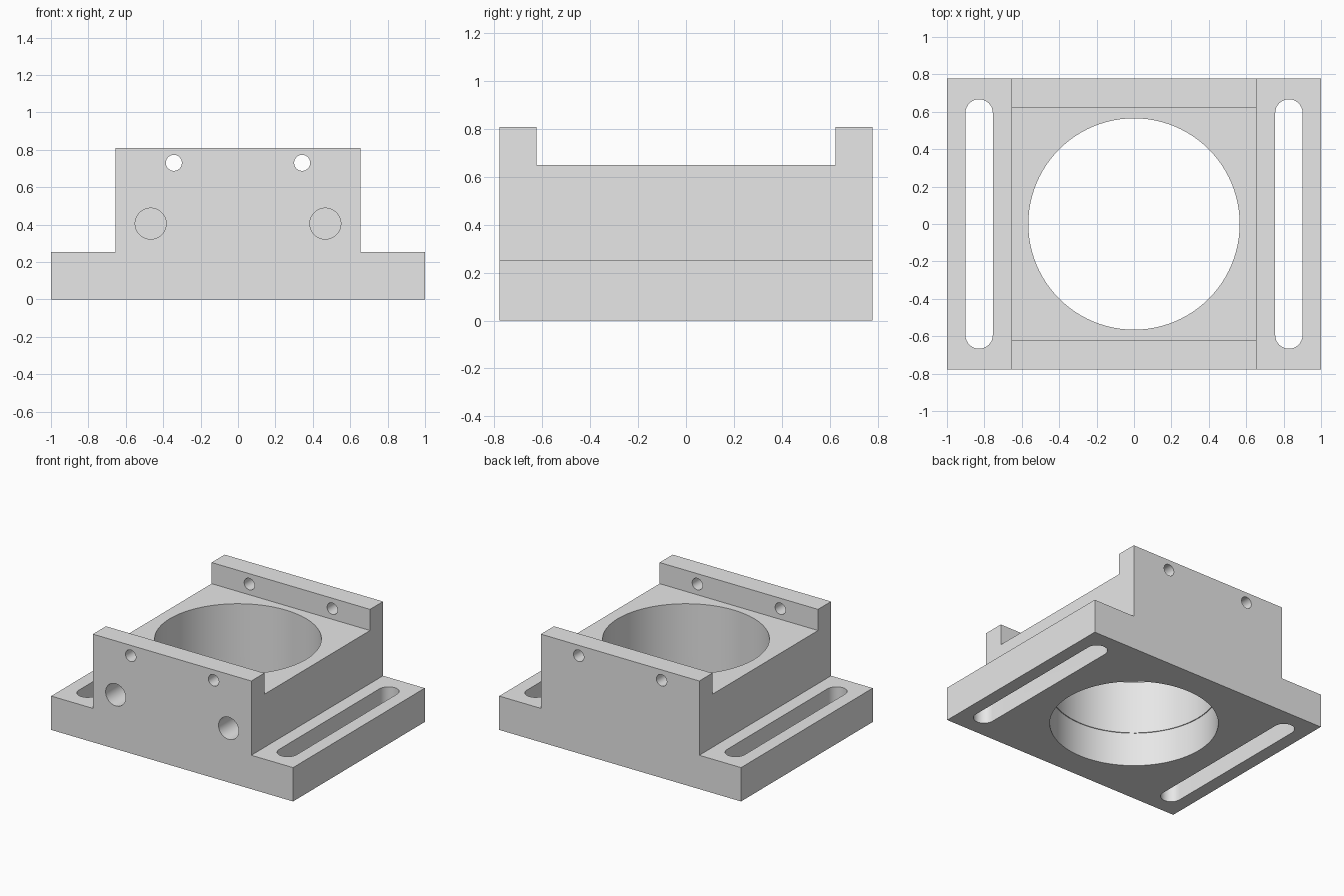
import bpy
import bmesh
from math import pi, cos, sin, radians
from mathutils import Matrix

if "Cube" in bpy.data.objects:
    bpy.data.objects.remove(bpy.data.objects["Cube"], do_unlink=True)

# Overall sizes
HALF_Y = 0.778
PLATE_TOP, FLOOR_TOP, LIP_TOP = 0.253, 0.65, 0.808
BLOCK_X = 0.655
LIP_INNER = 0.624

grey = bpy.data.materials.new("machined grey")
grey.use_nodes = True
grey.diffuse_color = (0.8, 0.8, 0.8, 1)
grey.node_tree.nodes["Principled BSDF"].inputs["Base Color"].default_value = (0.8, 0.8, 0.8, 1)


def prism(name, outline, low, high, along_y=False):
    """Extrude a 2D outline along z, or along y when the outline is (x, z)."""
    bm = bmesh.new()
    place = (lambda a, b: (a, low, b)) if along_y else (lambda a, b: (a, b, low))
    face = bm.faces.new([bm.verts.new(place(a, b)) for a, b in outline])
    moved = bmesh.ops.extrude_face_region(bm, geom=[face])["geom"]
    shift = (0, high - low, 0) if along_y else (0, 0, high - low)
    bmesh.ops.translate(bm, vec=shift, verts=[v for v in moved if isinstance(v, bmesh.types.BMVert)])
    bmesh.ops.recalc_face_normals(bm, faces=bm.faces)
    mesh = bpy.data.meshes.new(name)
    bm.to_mesh(mesh)
    bm.free()
    mesh.materials.append(grey)
    obj = bpy.data.objects.new(name, mesh)
    bpy.context.collection.objects.link(obj)
    return obj


def circle(x, y, radius, sides):
    return [(x + radius * cos(2 * pi * i / sides), y + radius * sin(2 * pi * i / sides))
            for i in range(sides)]


def rectangle(x, y):
    return [(-x, -y), (x, -y), (x, y), (-x, y)]


def slot(x, radius, reach, steps=16):
    """Long slot with round ends, running along y."""
    straight = reach - radius
    arc = [pi * i / steps for i in range(steps + 1)]
    top = [(x + radius * cos(a), straight + radius * sin(a)) for a in arc]
    return top + [(2 * x - px, -py) for px, py in top]


def cut(target, cutter):
    cutter.hide_render = True
    mod = target.modifiers.new("cut", 'BOOLEAN')
    mod.operation = 'DIFFERENCE'
    mod.solver = 'EXACT'
    mod.object = cutter
    bpy.context.view_layer.objects.active = target
    bpy.ops.object.modifier_apply(modifier=mod.name)
    bpy.data.objects.remove(cutter, do_unlink=True)


# Stepped body: wide base plate carrying a narrower block
half = [(1, 0), (1, PLATE_TOP), (BLOCK_X, PLATE_TOP), (BLOCK_X, LIP_TOP)]
profile = half + [(-x, z) for x, z in reversed(half)]
body = prism("bearing_mount", profile, -HALF_Y, HALF_Y, along_y=True)

# Channel between the front and back lips
cut(body, prism("channel_cutter", rectangle(0.8, LIP_INNER), FLOOR_TOP, 1))

# Central bore, a touch wider through the base plate
cut(body, prism("bore_cutter", circle(0, 0, 0.565, 96), -0.1, 1))
cut(body, prism("lower_bore_cutter", circle(0, 0, 0.571, 96), -0.1, PLATE_TOP))

for side in (-1, 1):
    # Mounting slot through the plate
    cut(body, prism("slot_cutter", slot(side * 0.828, 0.073, 0.667), -0.1, 0.4))
    # Small hole through both lips
    cut(body, prism("lip_hole_cutter", circle(side * 0.343, 0.73, 0.043, 32), -1, 1, along_y=True))
    # Blind hole in the front face
    cut(body, prism("blind_hole_cutter", circle(side * 0.467, 0.405, 0.083, 40), -1, -0.48, along_y=True))

# Smooth round walls, crisp machined edges
bpy.ops.object.select_all(action='DESELECT')
body.select_set(True)
bpy.context.view_layer.objects.active = body
bpy.ops.object.shade_smooth_by_angle(angle=radians(30))
